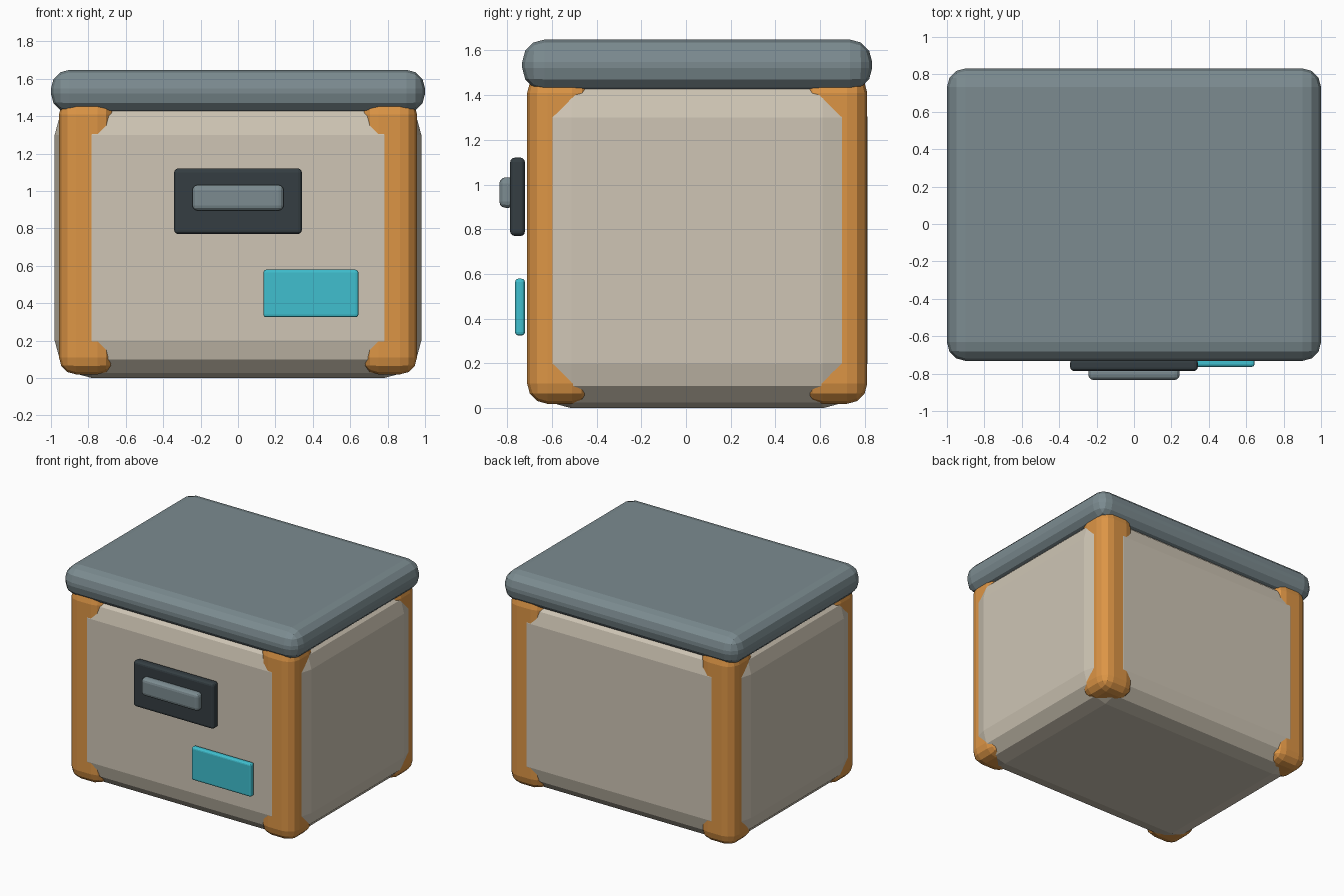
import bpy

if "Cube" in bpy.data.objects:
    bpy.data.objects.remove(bpy.data.objects["Cube"])


def material(name, rgb):
    m = bpy.data.materials.new(name)
    m.diffuse_color = (*rgb, 1)
    m.use_nodes = True
    m.node_tree.nodes["Principled BSDF"].inputs["Base Color"].default_value = m.diffuse_color
    return m


CREAM = material("cream", (0.62, 0.56, 0.46))
ORANGE = material("orange", (0.72, 0.30, 0.06))
SLATE = material("slate", (0.20, 0.26, 0.28))
DARK = material("dark", (0.035, 0.048, 0.055))
CYAN = material("cyan", (0.05, 0.52, 0.62))


def rounded_box(name, x, y, z, bevel, mat, segments=3):
    """Flat-shaded box from (min, max) ranges with bevelled edges."""
    bpy.ops.mesh.primitive_cube_add(size=1, location=[sum(r) / 2 for r in (x, y, z)])
    ob = bpy.context.object
    ob.name = name
    ob.scale = [r[1] - r[0] for r in (x, y, z)]
    bpy.ops.object.transform_apply(location=False, rotation=False, scale=True)
    mod = ob.modifiers.new("rounding", 'BEVEL')
    mod.width = bevel
    mod.segments = segments
    ob.data.materials.append(mat)
    return ob


# Main container and overhanging lid
rounded_box("body", (-0.98, 0.98), (-0.711, 0.811), (0, 1.5), 0.2, CREAM)
rounded_box("lid", (-1, 1), (-0.732, 0.832), (1.42, 1.648), 0.1, SLATE)

# Four corner posts, mirrored about x = 0 and y = 0.05
for side, sx in (("left", -1), ("right", 1)):
    for end, sy in (("front", -1), ("back", 1)):
        x = sorted((sx * 0.66, sx * 0.957))
        y = sorted((0.05 + sy * 0.47, 0.05 + sy * 0.76))
        rounded_box(f"{end}_{side}_post", x, y, (0.02, 1.5), 0.09, ORANGE)

# Handle plate with grip, and label plate on the front
rounded_box("handle_plate", (-0.341, 0.341), (-0.786, -0.72), (0.77, 1.12), 0.02, DARK)
rounded_box("handle_grip", (-0.244, 0.244), (-0.834, -0.765), (0.896, 1.032), 0.027, SLATE)
rounded_box("label_plate", (0.136, 0.644), (-0.764, -0.72), (0.325, 0.579), 0.015, CYAN)
